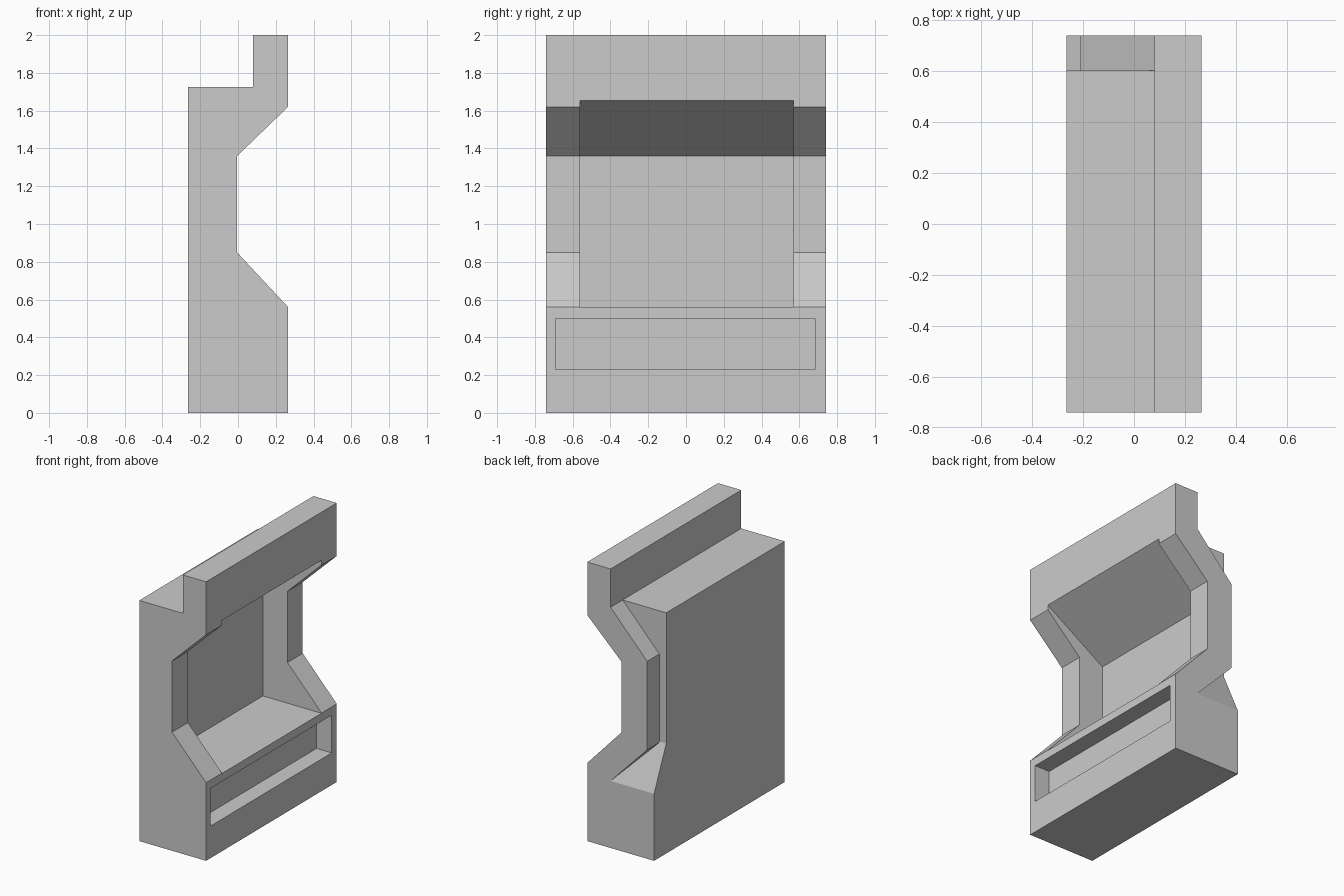
import bpy
import bmesh
from mathutils import Vector

default = bpy.data.objects.get("Cube")
if default:
    bpy.data.objects.remove(default, do_unlink=True)

grey = bpy.data.materials.new("plain_grey")
grey.use_nodes = True
grey.diffuse_color = (0.6, 0.6, 0.6, 1)
grey.node_tree.nodes["Principled BSDF"].inputs["Base Color"].default_value = grey.diffuse_color


def prism(name, profile, start, end, along="y"):
    """Extrude a profile: (x, z) points along y, or (y, z) points along x."""
    bm = bmesh.new()
    if along == "y":
        points = [(u, start, v) for u, v in profile]
        offset = Vector((0, end - start, 0))
    else:
        points = [(start, u, v) for u, v in profile]
        offset = Vector((end - start, 0, 0))
    face = bm.faces.new([bm.verts.new(p) for p in points])
    extruded = bmesh.ops.extrude_face_region(bm, geom=[face])["geom"]
    moved = [g for g in extruded if isinstance(g, bmesh.types.BMVert)]
    bmesh.ops.translate(bm, verts=moved, vec=offset)
    bmesh.ops.recalc_face_normals(bm, faces=bm.faces)
    mesh = bpy.data.meshes.new(name)
    bm.to_mesh(mesh)
    bm.free()
    mesh.materials.append(grey)
    obj = bpy.data.objects.new(name, mesh)
    bpy.context.collection.objects.link(obj)
    return obj


def carve(target, cutter):
    """Subtract the cutter from the target, then discard the cutter."""
    cutter.hide_render = True
    mod = target.modifiers.new("carve", "BOOLEAN")
    mod.operation = "DIFFERENCE"
    mod.solver = "EXACT"
    mod.object = cutter
    depsgraph = bpy.context.evaluated_depsgraph_get()
    mesh = bpy.data.meshes.new_from_object(target.evaluated_get(depsgraph))
    target.modifiers.clear()
    target.data = mesh
    bpy.data.objects.remove(cutter, do_unlink=True)


half = 0.74

# Main housing: stepped top, waisted opening side
housing = prism("housing", [
    (-0.265, 0), (0.265, 0), (0.265, 0.56), (-0.005, 0.85), (-0.005, 1.36),
    (0.265, 1.62), (0.265, 2), (0.08, 2), (0.08, 1.725), (-0.265, 1.725),
], -half, half)

# Display recess with flat floor and sloping ceiling
carve(housing, prism("recess_cutter", [
    (-0.2, 0.558), (0.3, 0.558), (0.3, 1.677), (-0.2, 1.36),
], -0.56, 0.568))

# Shallow slot below the recess
carve(housing, prism("slot_cutter", [
    (0.145, 0.23), (0.3, 0.23), (0.3, 0.5), (0.145, 0.5),
], -0.69, 0.683))

# Notch behind one side panel, with a sloping ramp for its floor
notch = prism("notch_cutter", [
    (-0.3, 0.48), (0.08, 0.48), (-0.21, 0.78), (-0.21, 1.415),
    (0.08, 1.725), (0.07, 1.8), (-0.3, 1.8),
], 0.602, 0.8)
carve(notch, prism("ramp_cutter", [
    (0.55, 0.4), (0.776, 0.4), (0.55, 0.905),
], -0.4, 0.2, along="x"))
carve(housing, notch)

for poly in housing.data.polygons:
    poly.material_index = 0
    poly.use_smooth = False
